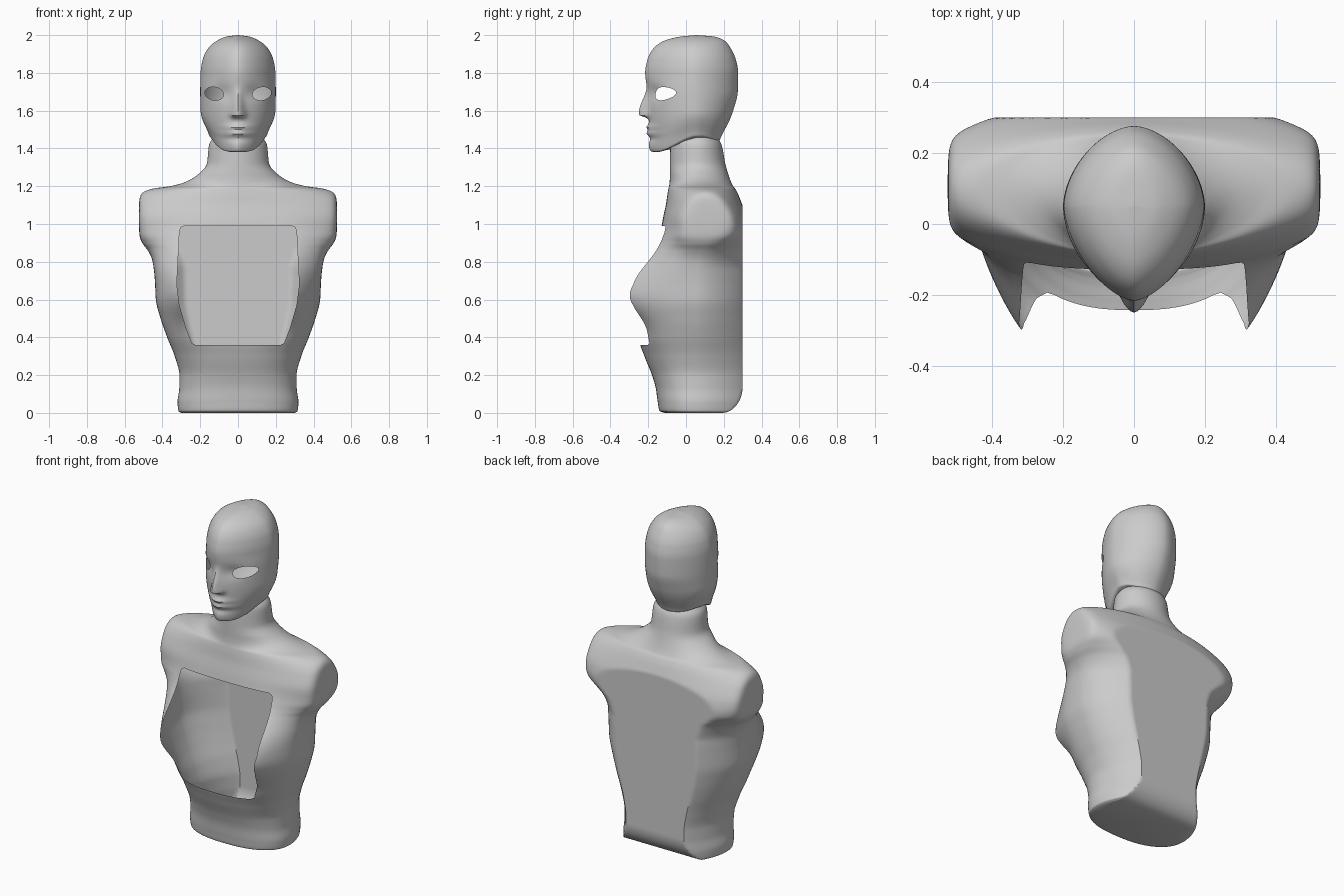
import bpy, bmesh, math
from mathutils import Vector

default = bpy.data.objects.get("Cube")
if default:
    bpy.data.objects.remove(default)

SIDES = 128    # points around each section
STEPS = 8      # sections between two rows


def make_material(name, rgb):
    mat = bpy.data.materials.new(name)
    mat.use_nodes = True
    mat.diffuse_color = (*rgb, 1)
    mat.node_tree.nodes["Principled BSDF"].inputs["Base Color"].default_value = (*rgb, 1)
    return mat


def ramp(a, b, v):
    t = min(max((v - a) / (b - a), 0), 1)
    return t * t * (3 - 2 * t)


def bell(v, middle, width):
    return math.exp(-0.5 * ((v - middle) / width) ** 2)


def smooth_rows(rows):
    """Interpolate rows without overshoot."""
    def tangent(column, i):
        if i in (0, len(rows) - 1):
            j = min(i, len(rows) - 2)
            return rows[j + 1][column] - rows[j][column]
        a = rows[i][column] - rows[i - 1][column]
        b = rows[i + 1][column] - rows[i][column]
        return 2 * a * b / (a + b) if a * b > 0 else 0

    result = []
    for i in range(len(rows) - 1):
        for s in range(STEPS):
            t = s / STEPS
            blend = t * t * (3 - 2 * t)
            row = []
            for c in range(len(rows[0])):
                value = rows[i][c] * (1 - blend) + rows[i + 1][c] * blend
                value += tangent(c, i) * t * (1 - t) ** 2 - tangent(c, i + 1) * t * t * (1 - t)
                row.append(value)
            result.append(row)
    return result + [list(rows[-1])]


def loft(rows, shape, deform):
    """Stack sections of (z, half width, front y, back y) into a closed skin."""
    bm = bmesh.new()
    rings = []
    for z, width, front, back in smooth_rows(rows):
        middle, front_power, back_power = shape(z)
        ring = []
        for k in range(SIDES):
            angle = math.tau * k / SIDES
            across, forward = math.sin(angle), math.cos(angle) > 0
            power = front_power if forward else back_power
            depth = max(1 - abs(across) ** power, 0) ** (1 / power)
            y = middle + ((front if forward else back) - middle) * depth
            ring.append(bm.verts.new(deform(across * width, y, z, forward)))
        rings.append(ring)
    for low, high in zip(rings, rings[1:]):
        for k in range(SIDES):
            n = (k + 1) % SIDES
            bm.faces.new((low[k], low[n], high[n], high[k]))
    bm.faces.new(rings[0])
    bm.faces.new(rings[-1])
    bmesh.ops.recalc_face_normals(bm, faces=bm.faces)
    return bm


def cut_opening(bm, outline, limit):
    """Open the front of a skin inside a convex x-z outline."""
    xs, zs = [p[0] for p in outline], [p[1] for p in outline]
    margin = 0.04
    centre = Vector((sum(xs) / len(xs), 0, sum(zs) / len(zs)))
    planes = []
    for (ax, az), (bx, bz) in zip(outline, outline[1:] + outline[:1]):
        start, normal = Vector((ax, 0, az)), Vector((bz - az, 0, ax - bx)).normalized()
        planes.append((start, normal if normal.dot(centre - start) < 0 else -normal))

    def near(face):
        p = face.calc_center_median()
        return (p.y < limit and min(xs) - margin < p.x < max(xs) + margin
                and min(zs) - margin < p.z < max(zs) + margin)

    for start, normal in planes:
        faces = [f for f in bm.faces if near(f)]
        edges = {e for f in faces for e in f.edges}
        verts = {v for f in faces for v in f.verts}
        bmesh.ops.bisect_plane(bm, geom=faces + list(edges) + list(verts), dist=1e-6,
                               plane_co=start, plane_no=normal)
    inside = [f for f in bm.faces if near(f) and
              all(n.dot(f.calc_center_median() - s) < 0 for s, n in planes)]
    bmesh.ops.delete(bm, geom=inside, context="FACES")


def finish(name, bm, mat):
    mesh = bpy.data.meshes.new(name)
    bm.to_mesh(mesh)
    bm.free()
    mesh.materials.append(mat)
    obj = bpy.data.objects.new(name, mesh)
    bpy.context.collection.objects.link(obj)
    bpy.ops.object.select_all(action="DESELECT")
    obj.select_set(True)
    bpy.context.view_layer.objects.active = obj
    bpy.ops.object.shade_smooth_by_angle(angle=math.radians(40))


grey = make_material("plain grey", (0.6, 0.6, 0.6))

# Torso with neck and cut-off arms
torso_rows = [
    (0, .3, -.11, .39), (.01, .315, -.14, .4), (.06, .32, -.15, .4),
    (.13, .311, -.16, .4), (.2, .31, -.18, .4), (.3, .335, -.22, .4),
    (.4, .375, -.25, .4), (.5, .41, -.24, .4), (.6, .435, -.22, .4),
    (.7, .44, -.195, .4), (.8, .452, -.168, .39), (.86, .478, -.155, .37),
    (.9, .518, -.145, .36), (.95, .57, -.135, .35), (1.03, .6, -.122, .325),
    (1.11, .58, -.105, .295), (1.16, .525, -.098, .275), (1.187, .45, -.093, .26),
    (1.2, .36, -.09, .25), (1.22, .285, -.087, .24), (1.26, .215, -.085, .225),
    (1.32, .165, -.085, .208), (1.42, .153, -.082, .188), (1.48, .11, -.05, .15)]


def torso_shape(z):
    shoulder = ramp(.76, 1, z)
    top = ramp(1.03, 1.18, z)
    middle = .06 + .04 * shoulder - .04 * ramp(1.2, 1.3, z)
    front_power = 2.4 - .25 * shoulder - .35 * top + .2 * ramp(1.2, 1.28, z) + .5 * bell(z, .79, .09)
    return middle, front_power, 1.75 + .75 * shoulder - .5 * top


def torso_deform(x, y, z, forward):
    if forward:
        bust = bell(abs(x), .265, .1) * bell(z, .64, .13 if z > .64 else .1)
        y -= .165 * bust * ramp(.06, -.06, y)
    # rounded arm ends and a flat back, rounded under at the base
    if abs(x) > .46:
        x = math.copysign(.46 + .067 * math.tanh((abs(x) - .46) / .067), x)
    base = max(1 - z / .14, 0)
    return x, min(y, .19 + .11 * math.sqrt(1 - base * base)), z


torso = loft(torso_rows, torso_shape, torso_deform)
half_window = [(.225, .36), (.245, .37), (.275, .45), (.31, .57), (.324, .68),
               (.318, .8), (.31, .96), (.303, .982), (.285, .99)]
window = half_window + [(-x, z) for x, z in reversed(half_window)]
cut_opening(torso, window, .02)
finish("torso", torso, grey)

# Head with modelled face
head_rows = [
    (1.38, .14, -.165, .15), (1.386, .15, -.187, .175), (1.42, .162, -.197, .19),
    (1.5, .183, -.195, .22), (1.6, .198, -.2, .25), (1.7, .2, -.205, .274),
    (1.8, .198, -.216, .276), (1.87, .187, -.204, .264), (1.93, .158, -.172, .237),
    (1.97, .112, -.115, .205), (1.992, .06, -.03, .15), (2, .004, .05, .06)]


def head_shape(z):
    return .05, 1.6 + .15 * ramp(1.8, 1.7, z) - .25 * ramp(1.55, 1.4, z), 1.75


def head_deform(x, y, z, forward):
    if forward:
        nose = ramp(1.74, 1.585, z) * ramp(1.555, 1.578, z)
        y -= .05 * nose * bell(x, 0, .014 + .009 * ramp(1.7, 1.59, z))
        y -= .01 * bell(abs(x), .027, .01) * bell(z, 1.577, .012)
        lips = bell(z, 1.513, .009) + bell(z, 1.48, .011)
        y -= .015 * lips * bell(x, 0, .05)
        y += .016 * bell(abs(x), .085, .035) * bell(z, 1.695, .03)
        y += .008 * bell(z, 1.452, .012) * bell(x, 0, .05)
    # jaw line rises toward the ear and dips at the nape
    lift = .08 * ramp(-.16, .06, y) - .025 * ramp(.08, .18, y)
    return x, y, z + lift * ramp(1.62, 1.38, z)


head = loft(head_rows, head_shape, head_deform)
for side in (-1, 1):
    eye = []
    for k in range(20):
        a = math.tau * k / 20
        eye.append((side * (.126 + .05 * math.cos(a)),
                    1.69 + .035 * math.sin(a) + .005 * math.cos(a)))
    cut_opening(head, eye, .0)
finish("head", head, grey)
